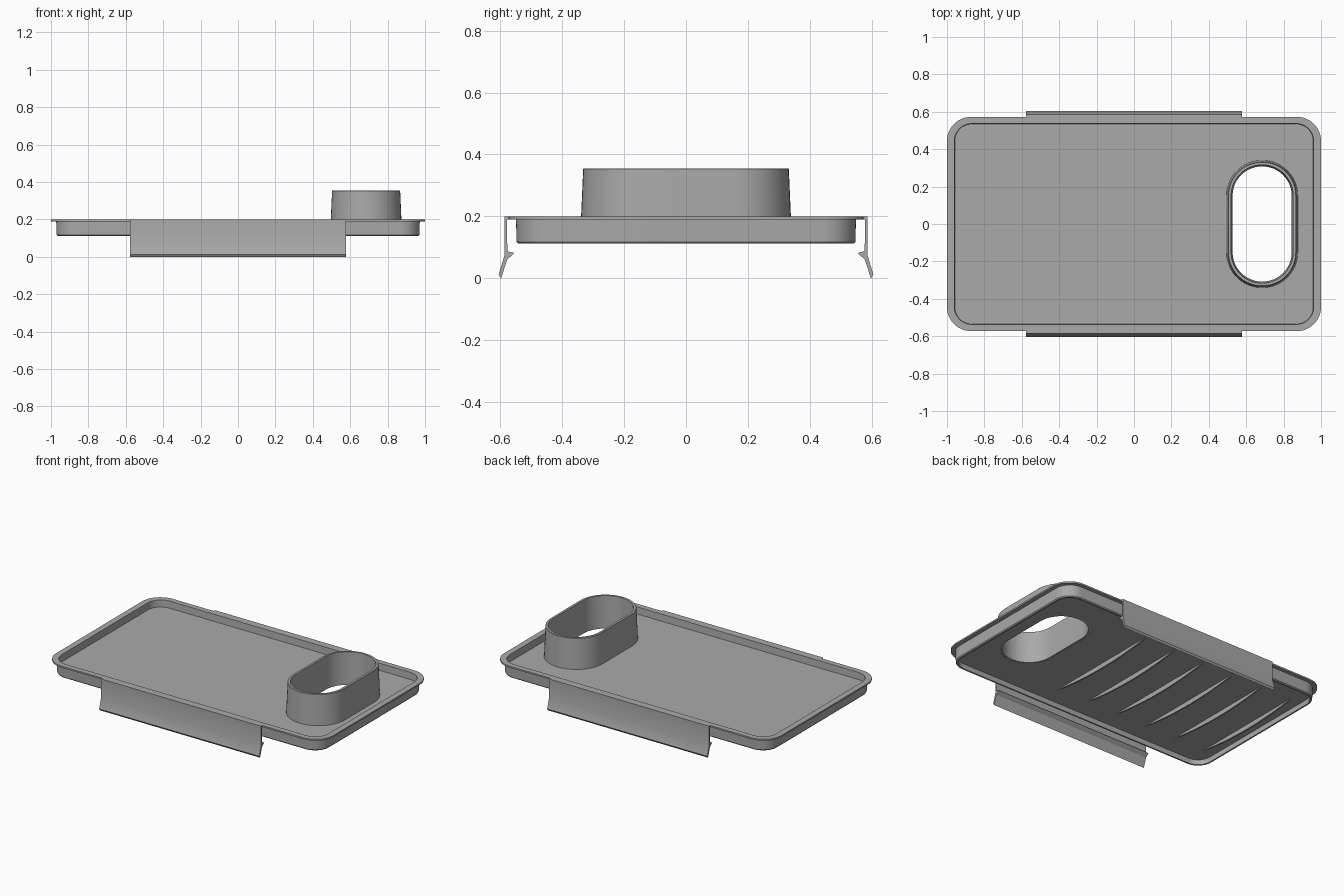
import bpy, bmesh, math

cube = bpy.data.objects.get("Cube")
if cube:
    bpy.data.objects.remove(cube, do_unlink=True)

mat = bpy.data.materials.new("light grey plastic")
mat.use_nodes = True
grey = (0.4, 0.4, 0.4, 1)
mat.diffuse_color = grey
mat.node_tree.nodes["Principled BSDF"].inputs["Base Color"].default_value = grey


def finish(name, bm):
    bmesh.ops.recalc_face_normals(bm, faces=bm.faces[:])
    mesh = bpy.data.meshes.new(name)
    bm.to_mesh(mesh)
    bm.free()
    mesh.materials.append(mat)
    obj = bpy.data.objects.new(name, mesh)
    bpy.context.collection.objects.link(obj)
    bpy.ops.object.select_all(action="DESELECT")
    obj.select_set(True)
    bpy.context.view_layer.objects.active = obj
    bpy.ops.object.shade_smooth_by_angle(angle=math.radians(30))
    return obj


def ring(bm, cx, hx, hy, r, z, steps=12):
    """Rounded rectangle of vertices at height z."""
    verts = []
    for q, (sx, sy) in enumerate([(1, 1), (-1, 1), (-1, -1), (1, -1)]):
        for i in range(steps + 1):
            a = math.pi / 2 * (q + i / steps)
            verts.append(bm.verts.new((cx + sx * (hx - r) + r * math.cos(a),
                                       sy * (hy - r) + r * math.sin(a), z)))
    return verts


def ring_solid(name, sections):
    """Closed loop of rings: a solid with a hole through it."""
    bm = bmesh.new()
    rings = [ring(bm, *s) for s in sections]
    n = len(rings[0])
    for a, b in zip(rings, rings[1:] + rings[:1]):
        for i in range(n):
            j = (i + 1) % n
            bm.faces.new((a[i], a[j], b[j], b[i]))
    return finish(name, bm)


def extrude_x(name, profile, x0, x1):
    """Prism along x from a (y, z) outline."""
    bm = bmesh.new()
    face = bm.faces.new([bm.verts.new((x0, y, z)) for y, z in profile])
    new = bmesh.ops.extrude_face_region(bm, geom=[face])["geom"]
    bmesh.ops.translate(bm, vec=(x1 - x0, 0, 0),
                        verts=[v for v in new if isinstance(v, bmesh.types.BMVert)])
    return finish(name, bm)


FLOOR_TOP, FLOOR_LOW, BASE, RIM = 0.155, 0.145, 0.112, 0.2
CUP_X = 0.685

# Tray: floor with an oval hole, thin wall and outward flange
ring_solid("tray", [
    (CUP_X, 0.172, 0.322, 0.171, FLOOR_LOW),
    (0, 0.955, 0.532, 0.09, FLOOR_LOW),
    (0, 0.955, 0.532, 0.09, BASE),
    (0, 0.965, 0.542, 0.10, BASE),
    (0, 0.970, 0.547, 0.105, BASE + 0.006),
    (0, 0.972, 0.549, 0.105, RIM - 0.01),
    (0, 1.0, 0.573, 0.13, RIM - 0.01),
    (0, 1.0, 0.573, 0.13, RIM),
    (0, 0.961, 0.537, 0.095, RIM),
    (0, 0.958, 0.534, 0.09, FLOOR_TOP),
    (CUP_X, 0.172, 0.322, 0.171, FLOOR_TOP),
])

# Cup holder: oval sleeve with slightly leaning walls
ring_solid("cup_holder", [
    (CUP_X, 0.158, 0.308, 0.157, FLOOR_LOW - 0.001),
    (CUP_X, 0.191, 0.341, 0.19, FLOOR_LOW + 0.004),
    (CUP_X, 0.182, 0.332, 0.181, 0.353),
    (CUP_X, 0.180, 0.330, 0.179, 0.355),
    (CUP_X, 0.166, 0.316, 0.165, 0.355),
])

# Side clips: plate, inward barb and flared lip
clip = [(0.57, 0.2), (0.586, 0.2), (0.586, 0.075), (0.605, 0.012), (0.597, 0.0),
        (0.577, 0.062), (0.562, 0.074), (0.555, 0.082), (0.577, 0.088),
        (0.578, 0.19), (0.57, 0.19)]
for side, name in ((-1, "front_clip"), (1, "back_clip")):
    extrude_x(name, [(side * y, z) for y, z in clip], -0.577, 0.577)

# Underside ribs: shallow arcs across the floor
arc = [(0.43 * math.cos(math.pi * i / 24),
        FLOOR_LOW + 0.003 - 0.034 * math.sin(math.pi * i / 24) ** 2) for i in range(25)]
for k in range(6):
    x = 0.24 - 0.224 * k
    extrude_x(f"rib_{k + 1}", arc, x - 0.005, x + 0.005)
